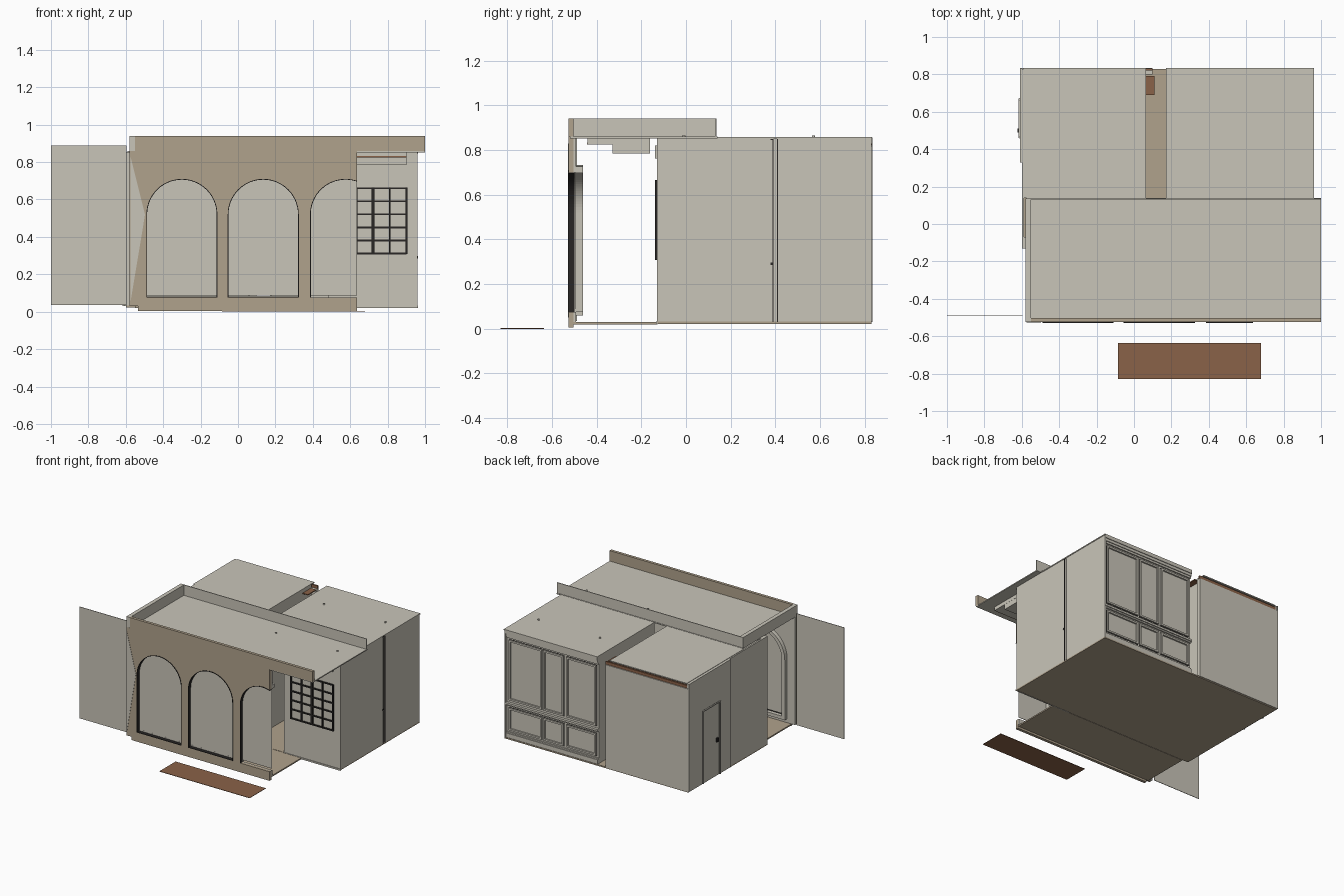
import bpy, bmesh, math

if "Cube" in bpy.data.objects:
    bpy.data.objects.remove(bpy.data.objects["Cube"])

def mat(name, c):
    m = bpy.data.materials.new(name)
    m.diffuse_color = (*c, 1)
    m.use_nodes = True
    m.node_tree.nodes["Principled BSDF"].inputs["Base Color"].default_value = m.diffuse_color
    return m

GREY = mat("warm_grey", (.584, .558, .485))
TAN = mat("tan", (.434, .361, .262))
BROWN = mat("brown", (.254, .122, .065))
BLACK = mat("black", (.021, .019, .018))

def finish(name, bm, m):
    bmesh.ops.recalc_face_normals(bm, faces=bm.faces)
    me = bpy.data.meshes.new(name)
    bm.to_mesh(me)
    bm.free()
    me.materials.append(m)
    ob = bpy.data.objects.new(name, me)
    bpy.context.collection.objects.link(ob)
    return ob

def box(name, m, x0, x1, y0, y1, z0, z1):
    bm = bmesh.new()
    bmesh.ops.create_cube(bm, size=1)
    for v in bm.verts:
        v.co = ((x0 + x1) / 2 + v.co.x * (x1 - x0), (y0 + y1) / 2 + v.co.y * (y1 - y0),
                (z0 + z1) / 2 + v.co.z * (z1 - z0))
    return finish(name, bm, m)

def plate(name, m, loops, y0, y1):
    """Upright plate in the xz plane: first loop is the outline, the rest are holes."""
    bm = bmesh.new()
    edges = []
    for pts in loops:
        vs = [bm.verts.new((x, y0, z)) for x, z in pts]
        edges += [bm.edges.new((vs[i], vs[(i + 1) % len(vs)])) for i in range(len(vs))]
    bmesh.ops.triangle_fill(bm, use_beauty=True, use_dissolve=False, edges=edges)
    r = bmesh.ops.extrude_face_region(bm, geom=bm.faces[:])
    for g in r["geom"]:
        if isinstance(g, bmesh.types.BMVert):
            g.co.y = y1
    return finish(name, bm, m)

SPRING, R, SILL, CUT = .52, .19, .075, .635
N = 28

def arch(cx, r=R, sill=SILL):
    arc = [(cx + r * math.cos(math.pi * i / N), SPRING + r * math.sin(math.pi * i / N)) for i in range(N + 1)]
    return [(cx + r, sill)] + arc + [(cx - r, sill)]

def half_arch(cx, r=R, sill=SILL):
    """Arch sliced off at the right end of the arcade."""
    a0 = math.acos((CUT - cx) / r)
    arc = [(cx + r * math.cos(a0 + (math.pi - a0) * i / N), SPRING + r * math.sin(a0 + (math.pi - a0) * i / N))
           for i in range(N + 1)]
    return arc + [(cx - r, sill)]

C1, C2, C3 = -.30, .135, .575
h3 = half_arch(C3)

# Arcade front wall with upper fascia, and its grey inner lining
outline = [(-.55, .94), (1, .94), (1, .86), (CUT, .86)] + h3 + \
          [(CUT, SILL), (CUT, .005), (-.535, .005), (-.535, .03), (-.58, .03), (-.58, .86), (-.55, .86)]
plate("arcade_wall", TAN, [outline, arch(C1), arch(C2)], -.525, -.503)
lining = [(CUT, .86)] + h3 + [(CUT, SILL), (CUT, .03), (-.58, .03), (-.58, .86)]
plate("arcade_lining", GREY, [lining, arch(C1), arch(C2)], -.503, -.492)
plate("wall_end_panel", GREY, [[(-.575, .83), (-.497, .52), (-.575, .05)]], -.527, -.525)

# Panes, dark reveals and rear casings in each arch
for i, c in enumerate((C1, C2)):
    plate(f"arch_pane_{i}", GREY, [arch(c, R - .001, .088)], -.497, -.494)
    plate(f"arch_reveal_{i}", BLACK, [arch(c, R, .076), arch(c, R - .004, .08)], -.528, -.50)
    plate(f"arch_casing_{i}", GREY, [arch(c, R + .024, .06), arch(c, R - .002, .085)], -.492, -.462)
plate("arch_pane_2", GREY, [half_arch(C3, R - .001, .088) + [(CUT, .088)]], -.497, -.494)
for nm, m, ro, ri, y0, y1 in (("arch_reveal_2", BLACK, R, R - .004, -.528, -.50),
                              ("arch_casing_2", GREY, R + .024, R - .002, -.492, -.462)):
    plate(nm, m, [half_arch(C3, ro) + half_arch(C3, ri)[::-1]], y0, y1)

# Side panel and loose ground plank
box("side_panel", GREY, -1, -.595, -.492, -.488, .035, .89)
box("ground_plank", BROWN, -.085, .68, -.83, -.635, 0, .003)

# Floors
box("rear_floor", TAN, -.6, .96, -.13, .83, .022, .032)
box("front_floor", TAN, -.55, .63, -.503, -.13, .02, .03)
box("right_skirting", GREY, .48, .963, -.135, -.128, .02, .032)

# Ceilings and the raised rim around the front ceiling
box("front_ceiling", GREY, -.575, 1, -.52, .14, .852, .86)
box("rear_ceiling_left", GREY, -.59, .065, .14, .833, .85, .858)
box("rear_ceiling_right", GREY, .17, .963, .14, .833, .85, .858)
box("rear_rim", GREY, -.57, 1, .13, .136, .86, .94)
box("left_rim", GREY, -.58, -.55, -.524, .136, .86, .94)
box("ceiling_drop_upper", GREY, .60, .9, -.44, -.16, .825, .852)
box("ceiling_drop_lower", GREY, .60, .9, -.33, -.16, .785, .824)
box("drop_edge_strip", BROWN, .60, .9, -.443, -.44, .825, .833)
for x in (.33, .85):
    for y in (.57, -.01):
        bm = bmesh.new()
        bmesh.ops.create_cone(bm, cap_ends=True, segments=12, radius1=.007, radius2=.007, depth=.012)
        bmesh.ops.translate(bm, verts=bm.verts, vec=(x, y, .86))
        finish("ceiling_fitting", bm, GREY)

# Right wall in two lengths with a dark seam
box("right_wall_front", GREY, .948, .96, -.13, .39, .03, .855)
box("right_wall_rear", GREY, .948, .96, .41, .83, .03, .855)
box("right_wall_seam", GREY, .945, .955, .385, .415, .03, .855)
for y in (.388, .408):
    box("seam_line", BLACK, .955, .961, y, y + .004, .03, .855)
for z in (.285, .845):
    box("wall_bracket", BLACK, .955, .963, .378, .39, z, z + .012)

# Left wall and door
box("left_wall", GREY, -.6, -.588, -.13, .83, .03, .855)
box("left_wall_outer", GREY, -.61, -.6, .33, .835, .03, .855)
box("left_wall_edge", GREY, -.592, -.555, -.13, -.07, .03, .855)
for y0, y1, z0, z1 in ((.46, .468, .03, .59), (.662, .67, .03, .59), (.46, .67, .582, .59)):
    box("door_frame", GREY, -.618, -.61, y0, y1, z0, z1)
    box("door_gap", BLACK, -.612, -.609, y0 + .002 if y0 < .5 and y1 < .6 else y0 - .002, y1 + .003, z0, z1)
box("door_handle", BLACK, -.622, -.61, .49, .51, .29, .32)

# Corridor partitions and blank rear wall
box("corridor_wall_left", GREY, .055, .065, .14, .80, .03, .85)
box("corridor_wall_right", GREY, .17, .18, .14, .81, .03, .85)
box("rear_blank_wall", GREY, -.605, .10, .80, .835, .03, .818)
box("rear_brown_strip", BROWN, -.59, .10, .82, .832, .82, .842)
box("brown_shelf", BROWN, -.59, .11, .69, .79, .822, .828)

# Panelled rear wall with rails, mouldings and cornice
box("panelling_back", GREY, .17, .955, .795, .812, .03, .855)
for z0, z1, y in ((.03, .065, .826), (.065, .075, .82), (.275, .285, .824), (.285, .30, .832),
                  (.795, .81, .822), (.81, .83, .828), (.83, .85, .833)):
    box("panelling_rail", GREY, .17, .957, .81, y, z0, z1)
for x0, x1 in ((.65, .93), (.465, .635), (.19, .44)):
    for z0, z1 in ((.09, .26), (.32, .78)):
        plate("panel_moulding", GREY, [[(x0, z0), (x1, z0), (x1, z1), (x0, z1)],
              [(x0 + .013, z0 + .013), (x1 - .013, z0 + .013), (x1 - .013, z1 - .013), (x0 + .013, z1 - .013)]],
              .81, .824)
        plate("panel_shadow_line", BLACK, [[(x0 - .003, z0 - .003), (x1 + .003, z0 - .003), (x1 + .003, z1 + .003),
              (x0 - .003, z1 + .003)], [(x0, z0), (x1, z0), (x1, z1), (x0, z1)]], .81, .814)

# Window wall with glazing bars and header box
box("window_wall", GREY, .48, .96, -.13, -.118, .03, .855)
box("window_header", GREY, .545, .9, -.138, -.13, .763, .82)
WX = [.545, .634, .722, .811, .9]
for i, x in enumerate(WX):
    w = .008 if i == 2 else .005
    box("window_upright", BLACK, x - w, x + w, -.139, -.13, .308, .664)
for i in range(6):
    z = .312 + i * .0696
    box("window_bar", BLACK, .545, .9, -.138, -.13, z - .005, z + .005)
